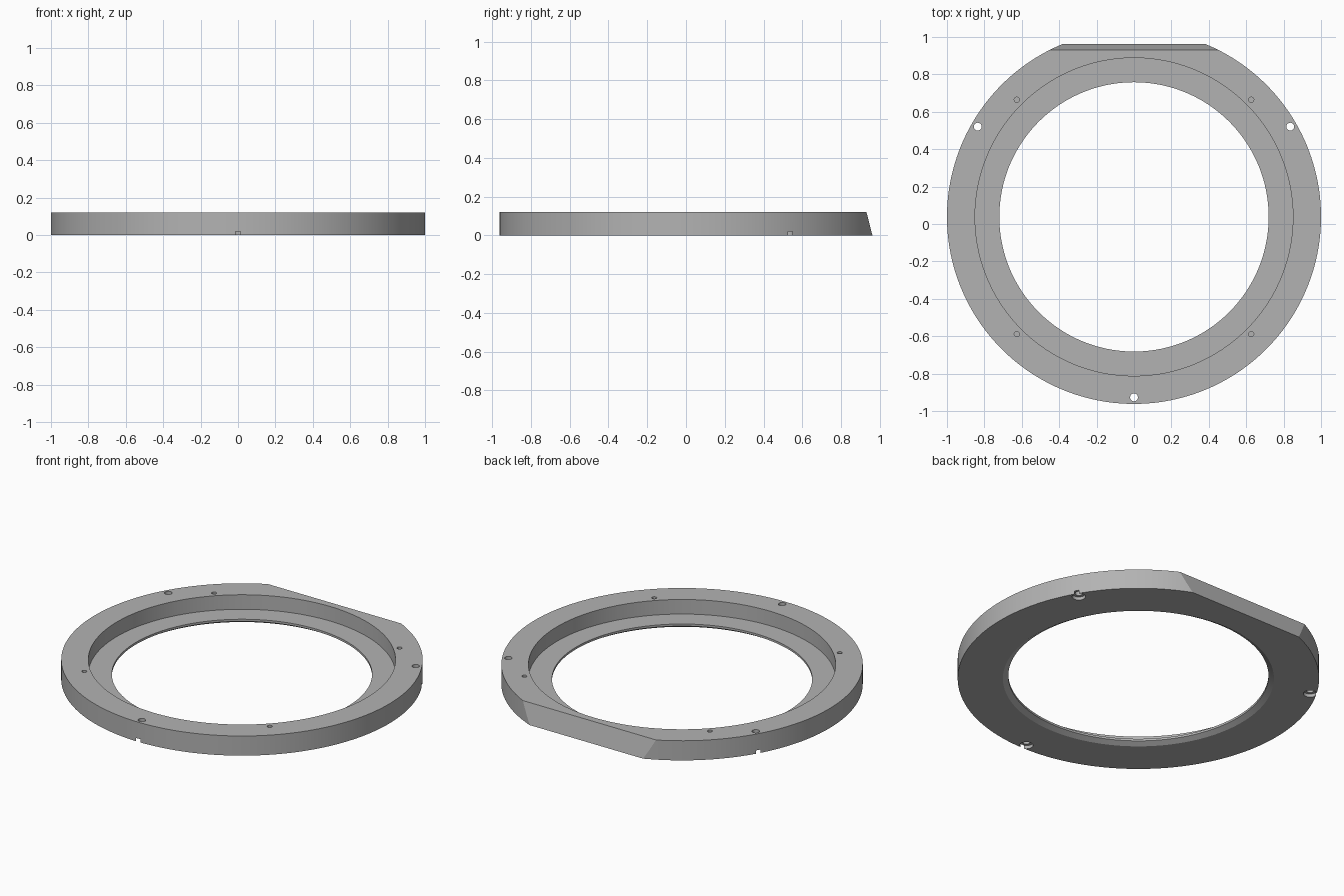
import bpy, bmesh, math
from mathutils import Matrix

cube = bpy.data.objects.get("Cube")
if cube:
    bpy.data.objects.remove(cube, do_unlink=True)

HEIGHT, CENTRE_Y, SEGMENTS = 0.12, 0.038, 192

grey = bpy.data.materials.new("machined grey")
grey.use_nodes = True
COLOUR = (0.45, 0.45, 0.45, 1)
grey.diffuse_color = COLOUR
grey.node_tree.nodes["Principled BSDF"].inputs["Base Color"].default_value = COLOUR


def make_object(name, bm):
    bmesh.ops.recalc_face_normals(bm, faces=bm.faces[:])
    mesh = bpy.data.meshes.new(name)
    bm.to_mesh(mesh)
    bm.free()
    mesh.materials.append(grey)
    ob = bpy.data.objects.new(name, mesh)
    bpy.context.collection.objects.link(ob)
    return ob


def lathe(name, profile):
    """Closed (radius, z) profile turned about the ring axis."""
    bm = bmesh.new()
    rings = []
    for i in range(SEGMENTS):
        a = 2 * math.pi * i / SEGMENTS
        rings.append([bm.verts.new((r * math.cos(a), CENTRE_Y + r * math.sin(a), z))
                      for r, z in profile])
    n = len(profile)
    for i in range(SEGMENTS):
        a, b = rings[i], rings[(i + 1) % SEGMENTS]
        for j in range(n):
            k = (j + 1) % n
            bm.faces.new((a[j], b[j], b[k], a[k]))
    return make_object(name, bm)


def add_drill(bm, angle, distance, radius, low, high):
    a = math.radians(angle)
    place = Matrix.Translation((distance * math.cos(a),
                                CENTRE_Y + distance * math.sin(a), (low + high) / 2))
    bmesh.ops.create_cone(bm, cap_ends=True, segments=32, radius1=radius,
                          radius2=radius, depth=high - low, matrix=place)


def cut(target, cutter):
    cutter.hide_render = True
    mod = target.modifiers.new(cutter.name, "BOOLEAN")
    mod.operation, mod.solver, mod.object = "DIFFERENCE", "EXACT", cutter
    bpy.context.view_layer.objects.active = target
    bpy.ops.object.modifier_apply(modifier=mod.name)
    bpy.data.objects.remove(cutter, do_unlink=True)


# Ring with a recessed ledge on top and a chamfered lower bore
ring = lathe("stepped_ring", [(0.75, 0), (1, 0), (1, HEIGHT), (0.85, HEIGHT),
                              (0.85, 0.031), (0.72, 0.031), (0.72, 0.018)])

# Sloping flat across the back edge
bm = bmesh.new()
side = [(0.967, -0.02), (1.3, -0.02), (1.3, 0.14), (0.926, 0.14)]
face = bm.faces.new([bm.verts.new((-0.7, y, z)) for y, z in side])
moved = bmesh.ops.extrude_face_region(bm, geom=[face])["geom"]
bmesh.ops.translate(bm, vec=(1.4, 0, 0),
                    verts=[v for v in moved if isinstance(v, bmesh.types.BMVert)])
cut(ring, make_object("back_flat_cutter", bm))

# Mounting holes, their lower counterbores, and blind pin holes
through, bores, pins = bmesh.new(), bmesh.new(), bmesh.new()
for angle in (30, 150, 270):
    add_drill(through, angle, 0.965, 0.021, -0.05, 0.2)
    add_drill(bores, angle, 0.965, 0.0375, -0.05, 0.02)
for angle in (45, 135, 225, 315):
    add_drill(pins, angle, 0.886, 0.014, 0.05, 0.2)
cut(ring, make_object("mounting_hole_cutter", through))
cut(ring, make_object("counterbore_cutter", bores))
cut(ring, make_object("pin_hole_cutter", pins))

# Smooth round walls, crisp edges
bpy.ops.object.select_all(action="DESELECT")
ring.select_set(True)
bpy.context.view_layer.objects.active = ring
bpy.ops.object.shade_smooth_by_angle(angle=math.radians(15))
